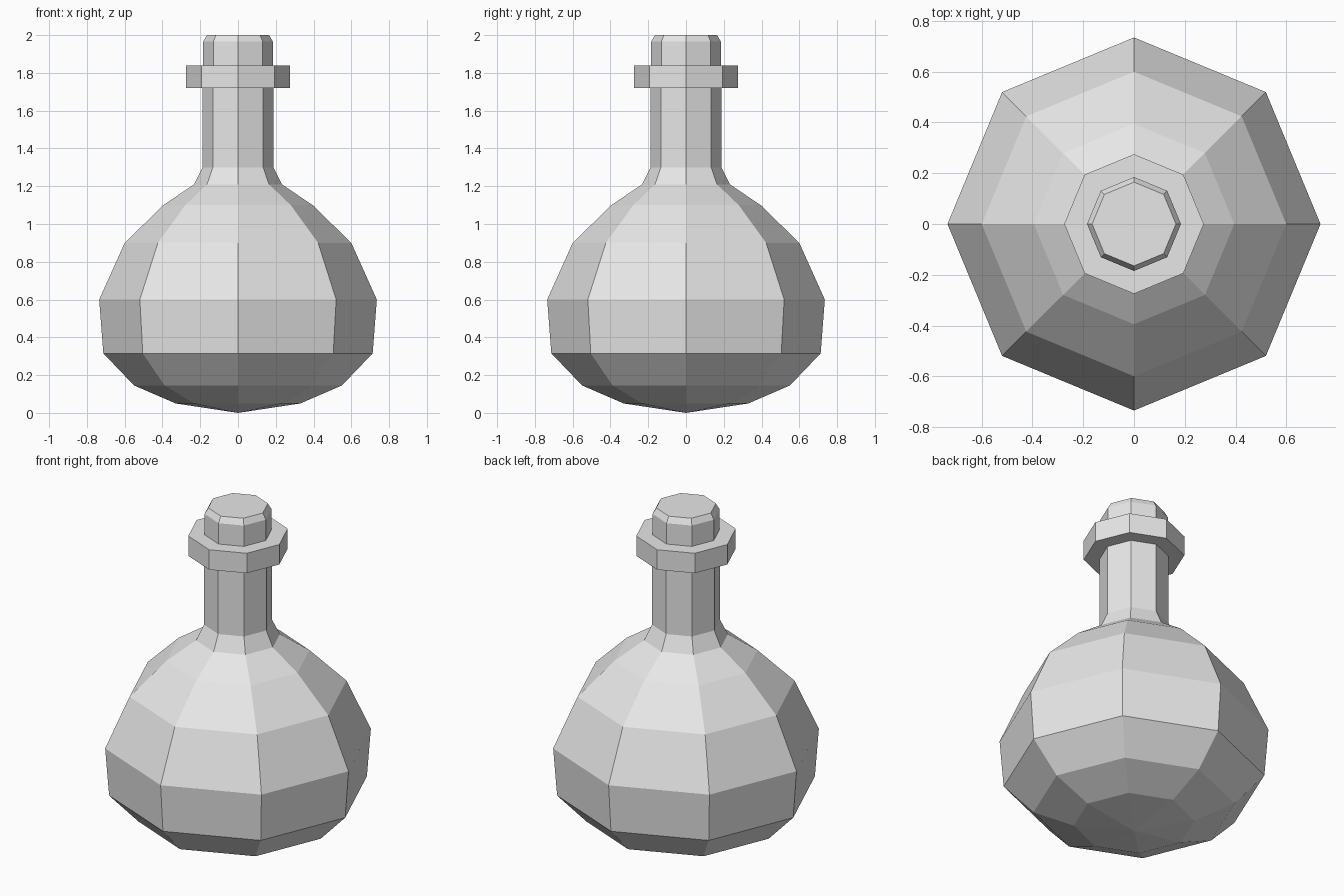
import bpy, bmesh
from math import cos, sin, tau

SIDES = 8

cube = bpy.data.objects.get("Cube")
if cube:
    bpy.data.objects.remove(cube, do_unlink=True)

# Single plain grey
grey = bpy.data.materials.new("grey")
grey.use_nodes = True
colour = (0.8, 0.8, 0.8, 1)
grey.diffuse_color = colour
grey.node_tree.nodes["Principled BSDF"].inputs["Base Color"].default_value = colour


def lathe(name, profile):
    """Turn a bottom-to-top (radius, height) profile into a closed, flat-sided solid."""
    bm = bmesh.new()
    rings = []
    for r, z in profile:
        count = SIDES if r else 1
        rings.append([bm.verts.new((r * cos(tau * i / SIDES), r * sin(tau * i / SIDES), z))
                      for i in range(count)])
    for low, high in zip(rings, rings[1:]):
        for i in range(SIDES):
            j = (i + 1) % SIDES
            if len(low) == 1:
                bm.faces.new((low[0], high[j], high[i]))
            else:
                bm.faces.new((low[i], low[j], high[j], high[i]))
    for end in (rings[0], rings[-1]):
        if len(end) > 1:
            bm.faces.new(end)
    bmesh.ops.recalc_face_normals(bm, faces=bm.faces)
    mesh = bpy.data.meshes.new(name)
    bm.to_mesh(mesh)
    bm.free()
    mesh.materials.append(grey)
    obj = bpy.data.objects.new(name, mesh)
    bpy.context.collection.objects.link(obj)
    return obj


# Round flask with a pointed underside and a flared neck
lathe("flask_body", [(0, 0), (0.33, 0.05), (0.55, 0.145), (0.713, 0.315), (0.735, 0.6),
                     (0.6, 0.9), (0.395, 1.1), (0.232, 1.21), (0.188, 1.3), (0.188, 1.73)])

# Wide ring around the mouth
lathe("neck_collar", [(0.275, 1.72), (0.275, 1.84)])

# Stopper with a bevelled top
lathe("stopper", [(0.185, 1.83), (0.185, 1.965), (0.165, 2.0)])
